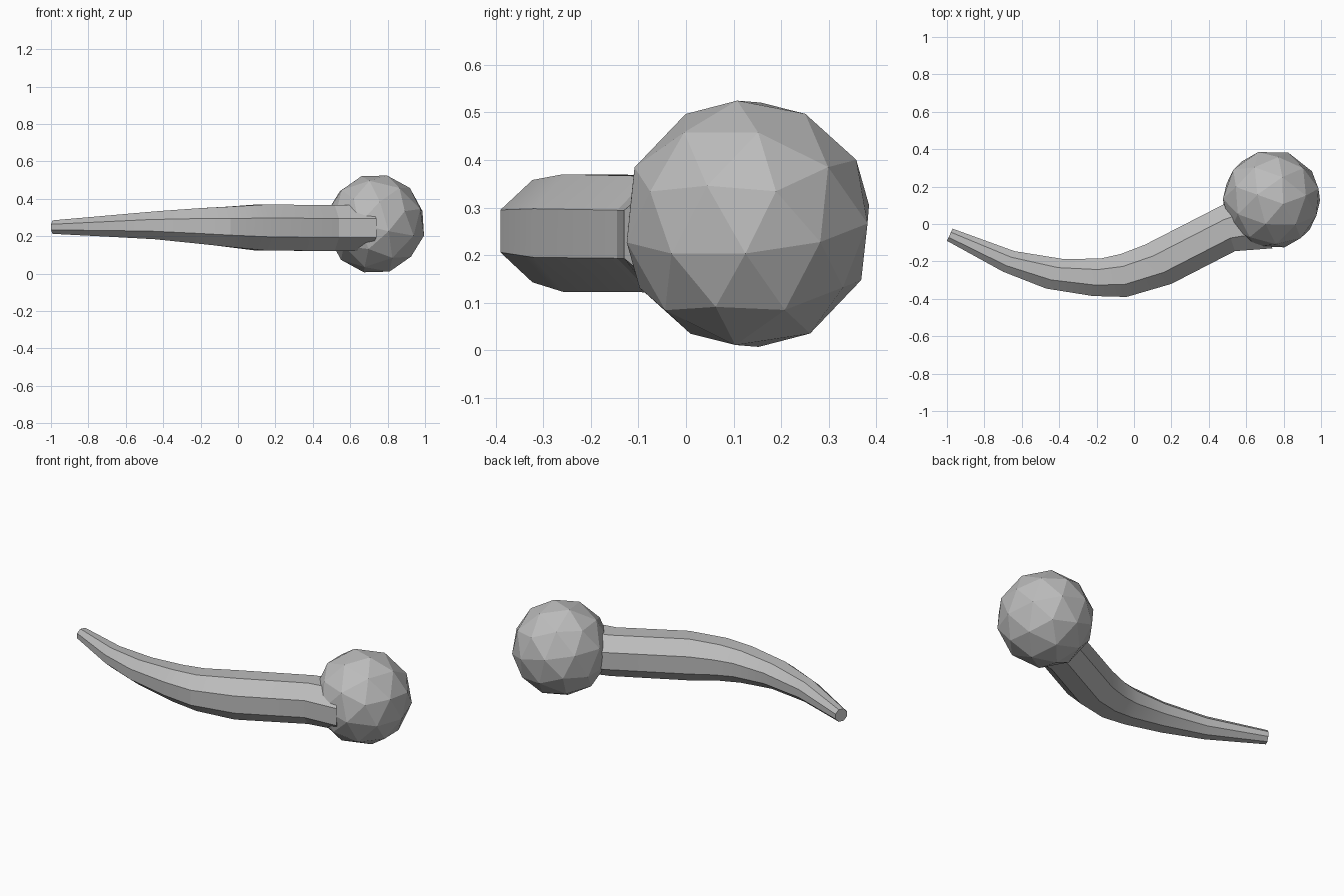
import bpy, bmesh
from math import cos, sin, pi, radians
from mathutils import Vector, Euler

cube = bpy.data.objects.get("Cube")
if cube:
    bpy.data.objects.remove(cube, do_unlink=True)

SIDES = 8
grey = bpy.data.materials.new("plain grey")
grey.use_nodes = True
grey.diffuse_color = (0.5, 0.5, 0.5, 1)
grey.node_tree.nodes["Principled BSDF"].inputs["Base Color"].default_value = (0.5, 0.5, 0.5, 1)


def add_object(name, bm):
    bmesh.ops.recalc_face_normals(bm, faces=bm.faces)
    mesh = bpy.data.meshes.new(name)
    bm.to_mesh(mesh)
    bm.free()
    mesh.materials.append(grey)
    obj = bpy.data.objects.new(name, mesh)
    bpy.context.collection.objects.link(obj)
    bpy.ops.object.select_all(action="DESELECT")
    obj.select_set(True)
    bpy.context.view_layer.objects.active = obj
    bpy.ops.object.shade_smooth_by_angle(angle=radians(14))
    return obj


# Curved tapering handle: outer edge, inner edge, bottom and top at each station
stations = [
    ((-1.0, -0.09), (-0.97, -0.025), 0.213, 0.285),
    ((-0.70, -0.255), (-0.64, -0.145), 0.197, 0.312),
    ((-0.47, -0.345), (-0.38, -0.187), 0.184, 0.333),
    ((-0.22, -0.385), (-0.18, -0.185), 0.160, 0.350),
    ((-0.04, -0.39), (-0.07, -0.16), 0.143, 0.358),
    ((0.20, -0.32), (0.06, -0.11), 0.123, 0.370),
    ((0.54, -0.145), (0.46, 0.095), 0.122, 0.366),
    ((0.74, -0.13), (0.60, 0.16), 0.122, 0.366),
]
bm = bmesh.new()
rings = []
grow = 1 / cos(pi / SIDES)
for outer, inner, low, high in stations:
    a, b = Vector((*outer, 0)), Vector((*inner, 0))
    mid = (a + b) / 2 + Vector((0, 0, (low + high) / 2))
    across, up = (a - b) / 2 * grow, Vector((0, 0, (high - low) / 2 * grow))
    angles = [2 * pi * (i + 0.5) / SIDES for i in range(SIDES)]
    rings.append([bm.verts.new(mid + across * cos(t) + up * sin(t)) for t in angles])
for r, s in zip(rings, rings[1:]):
    for i in range(SIDES):
        j = (i + 1) % SIDES
        bm.faces.new((r[i], r[j], s[j], s[i]))
bm.faces.new(rings[0])
bm.faces.new(rings[-1])
add_object("curved_handle", bm)

# Faceted ball at the thick end
bm = bmesh.new()
bmesh.ops.create_icosphere(bm, subdivisions=2, radius=0.267)
bmesh.ops.rotate(bm, verts=bm.verts, matrix=Euler((0.15, 0.2, 0.3)).to_matrix())
bmesh.ops.translate(bm, verts=bm.verts, vec=(0.735, 0.13, 0.266))
add_object("ball_end", bm)
